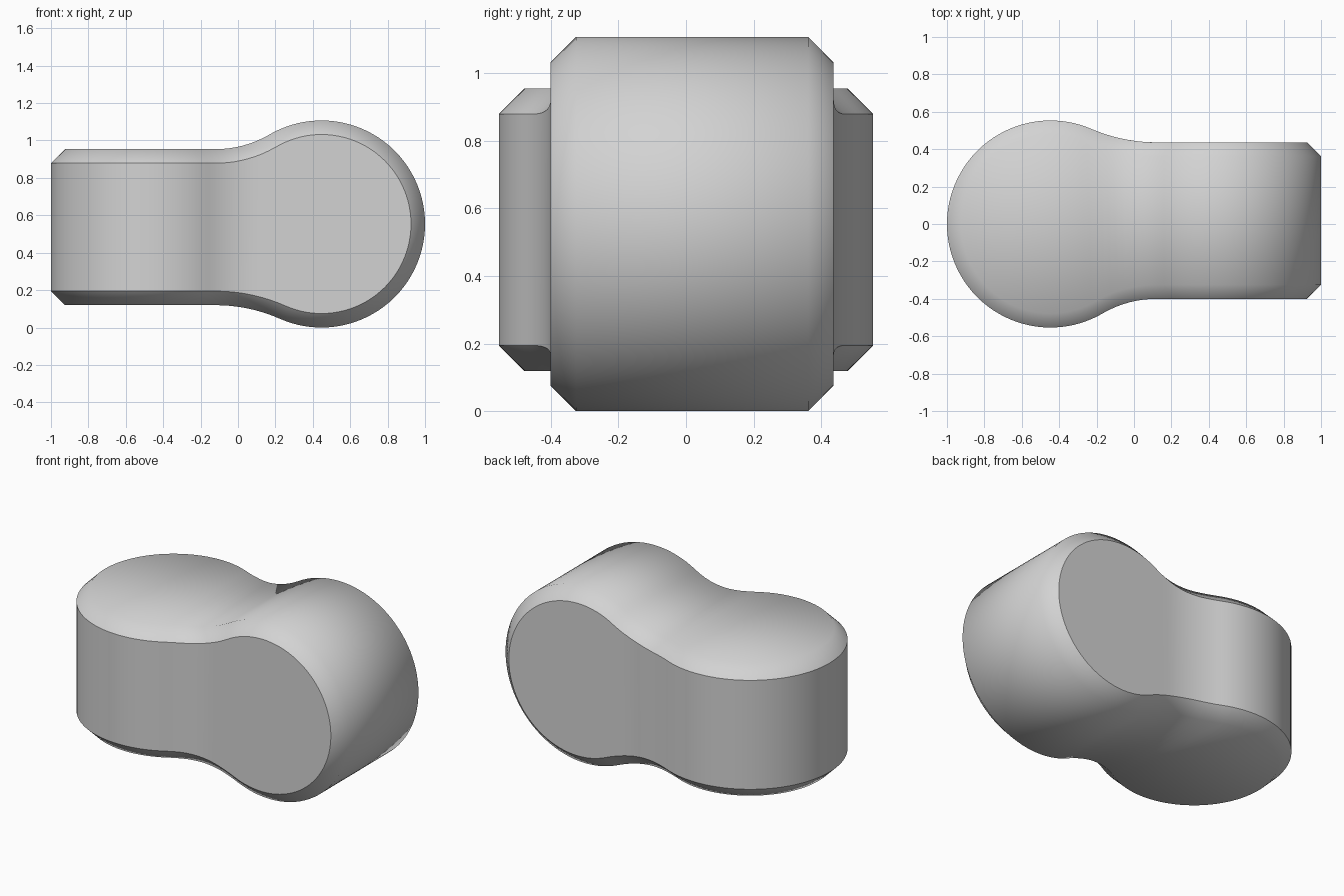
import bpy
import bmesh
from math import sqrt, cos, sin, pi

cube = bpy.data.objects.get("Cube")
if cube:
    bpy.data.objects.remove(cube, do_unlink=True)

RADIUS = 0.5535            # round lobe
CENTRE = 1 - RADIUS        # lobe centre along the length
NECK = -0.12               # where the flat bar starts to flare
CHAMFER = 0.075
# Half widths of the bar: it sits slightly off the lobe's axis
BAR_Z = {1: 0.40, -1: 0.434}
BAR_Y = {1: 0.4365, -1: 0.40}


def profile(u, bar):
    """Half height of the keyhole at u, and its outward normal (along, across)."""
    run = CENTRE - NECK
    fillet = (run ** 2 + bar ** 2 - RADIUS ** 2) / (2 * (RADIUS - bar))
    tangent = CENTRE - run * RADIUS / (RADIUS + fillet)
    if u <= NECK:
        return bar, 0.0, 1.0
    if u < tangent:
        drop = sqrt(fillet ** 2 - (u - NECK) ** 2)
        return bar + fillet - drop, -(u - NECK) / fillet, drop / fillet
    along = min(1.0, (u - CENTRE) / RADIUS)
    across = sqrt(max(0.0, 1 - along ** 2))
    return RADIUS * across, along, across


# Stations along the length: round end, neck, round end
ARC, MID = 24, 28
left = [-CENTRE - RADIUS * cos(pi / 2 * i / ARC) for i in range(ARC)]
middle = [-CENTRE + 2 * CENTRE * i / MID for i in range(MID + 1)]
stations = left + middle + [-x for x in reversed(left)]

bm = bmesh.new()
outer, wall = {}, {}
for sy in (1, -1):
    for sz in (1, -1):
        rim, side = [], []
        for x in stations:
            z, az, nz = profile(x, BAR_Z[sz])      # upright lobe
            y, ay, ny = profile(-x, BAR_Y[sy])     # lying lobe
            x_rim = x + CHAMFER * ay
            x_side = x - CHAMFER * az
            z_rim = profile(x_rim, BAR_Z[sz])[0]
            y_side = profile(-x_side, BAR_Y[sy])[0]
            rim.append(bm.verts.new(
                (x_rim, sy * (y - CHAMFER * ny), RADIUS + sz * z_rim)))
            side.append(bm.verts.new(
                (x_side, sy * y_side, RADIUS + sz * (z - CHAMFER * nz))))
        outer[sy, sz], wall[sy, sz] = rim, side


def bridge(a, b, is_wall=0):
    for i in range(len(a) - 1):
        face = bm.faces.new((a[i], a[i + 1], b[i + 1], b[i]))
        face.smooth = True
        face[wall_layer] = is_wall


wall_layer = bm.faces.layers.int.new("wall")
for s in (1, -1):
    bridge(outer[1, s], outer[-1, s])              # top and underside
    bridge(wall[s, 1], wall[s, -1], 1)             # front and back walls
    for t in (1, -1):
        bridge(outer[s, t], wall[s, t])            # chamfers

bmesh.ops.remove_doubles(bm, verts=bm.verts[:], dist=1e-5)
bmesh.ops.recalc_face_normals(bm, faces=bm.faces[:])

# Crisp line only where a chamfer meets a wall
for edge in bm.edges:
    edge.smooth = len({f[wall_layer] for f in edge.link_faces}) == 1
bm.faces.layers.int.remove(wall_layer)

mesh = bpy.data.meshes.new("twisted_block")
bm.to_mesh(mesh)
bm.free()

grey = bpy.data.materials.new("light_grey")
grey.use_nodes = True
colour = (0.65, 0.65, 0.65, 1)
grey.diffuse_color = colour
grey.node_tree.nodes["Principled BSDF"].inputs["Base Color"].default_value = colour
mesh.materials.append(grey)

block = bpy.data.objects.new("twisted_block", mesh)
bpy.context.collection.objects.link(block)
